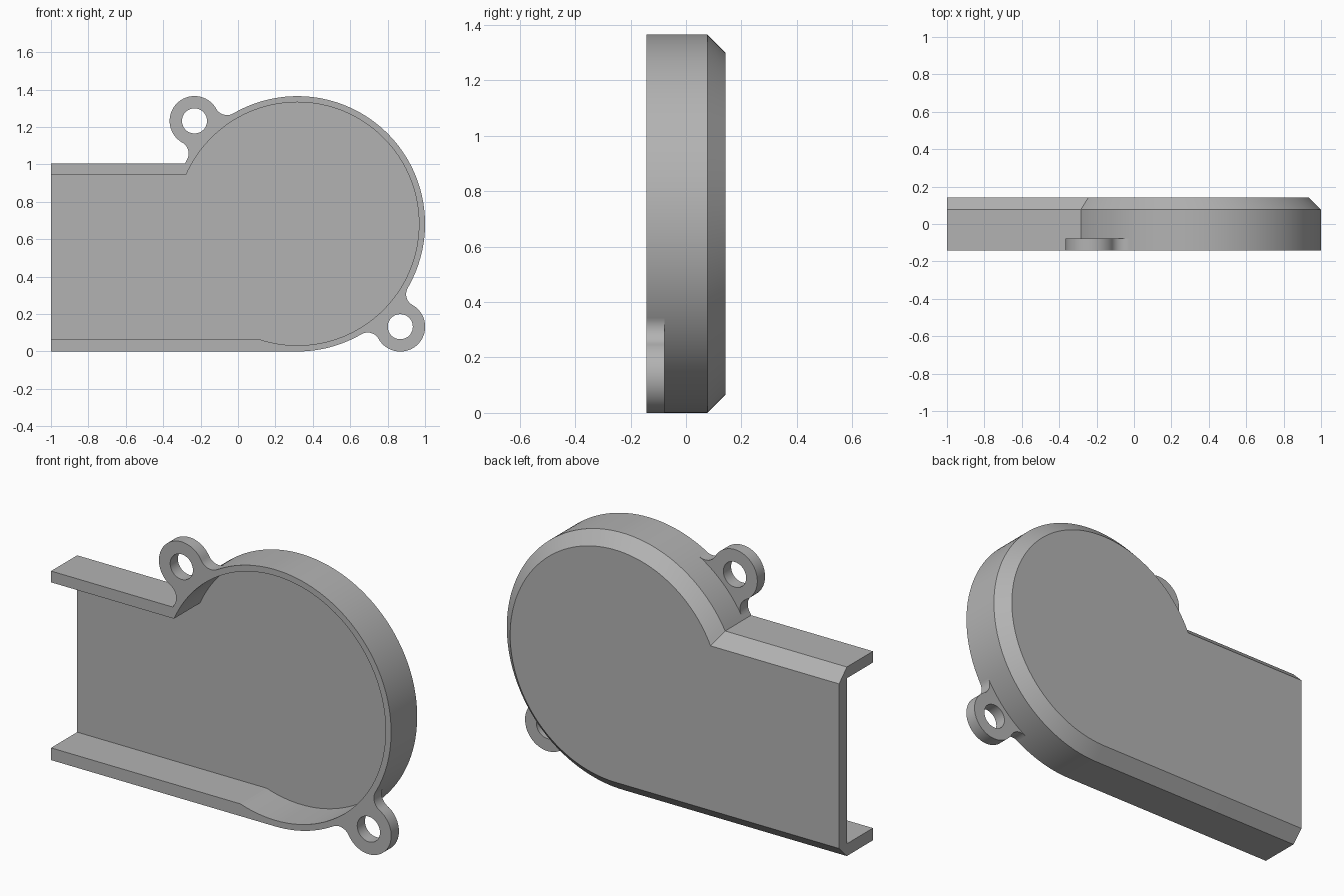
import bpy, bmesh
from math import sin, cos, atan2, asin, sqrt, pi, radians
from mathutils import Vector

cube = bpy.data.objects.get("Cube")
if cube:
    bpy.data.objects.remove(cube, do_unlink=True)

R, CX, CZ = 0.6825, 0.3175, 0.6825      # round chamber
TOP = 1.005                             # top of the straight channel
FRONT, MID, BACK = -0.142, 0.077, 0.142
WALL = 0.065
EAR_R, HOLE_R, FILLET, EAR_DIST = 0.133, 0.067, 0.067, 0.778

grey = bpy.data.materials.new("plain grey")
grey.use_nodes = True
color = (0.45, 0.45, 0.45, 1)
grey.diffuse_color = color
grey.node_tree.nodes["Principled BSDF"].inputs["Base Color"].default_value = color


def arc(cx, cz, r, a, b, n):
    return [(cx + r * cos(a + (b - a) * i / n), cz + r * sin(a + (b - a) * i / n))
            for i in range(n + 1)]


def finish(bm, name):
    bmesh.ops.recalc_face_normals(bm, faces=bm.faces[:])
    mesh = bpy.data.meshes.new(name)
    bm.to_mesh(mesh)
    bm.free()
    mesh.materials.append(grey)
    obj = bpy.data.objects.new(name, mesh)
    bpy.context.collection.objects.link(obj)
    bpy.ops.object.select_all(action='DESELECT')
    obj.select_set(True)
    bpy.context.view_layer.objects.active = obj
    bpy.ops.object.shade_smooth_by_angle(angle=radians(15))
    return obj


def outline(r, low, high):
    """Channel top edge, round chamber clockwise, channel bottom edge."""
    start = pi - asin((high - CZ) / r)
    end = -pi / 2 - (pi / 2 - asin(min(1, (CZ - low) / r)))
    return [(-1, high)] + arc(CX, CZ, r, start, end, 112) + [(-1, low)]


# Housing: hollow shell, open at the front and at the channel end
bm = bmesh.new()


def loop(points, y):
    return [bm.verts.new((x, y, z)) for x, z in points]


outer = outline(R, 0, TOP)
inner = outline(0.65, WALL, TOP - 0.06)
rings = [loop(inner, MID), loop(inner, FRONT), loop(outer, FRONT), loop(outer, MID),
         loop(outline(R - WALL, WALL, TOP - WALL), BACK)]
for a, b in zip(rings, rings[1:]):
    for i in range(len(a) - 1):
        bm.faces.new((a[i], a[i + 1], b[i + 1], b[i]))
bm.faces.new(rings[0])
bm.faces.new(rings[-1])
bm.faces.new([r[0] for r in rings] + [r[-1] for r in reversed(rings)])
finish(bm, "housing")


# Screw ears: round lug with filleted neck and a through hole
def screw_ear(name, angle):
    d, rf = EAR_DIST, R + FILLET
    a = (d * d + rf * rf - (EAR_R + FILLET) ** 2) / (2 * d)
    b = sqrt(rf * rf - a * a)
    lug, neck = atan2(b, a - d), atan2(b, a)
    side = arc(a, b, FILLET, lug - pi, neck - pi, 14)
    rim = arc(d, 0, EAR_R, -lug, lug, 44) + side[1:]
    rim += arc(0, 0, R - 0.012, neck, -neck, 14)
    rim += [(u, -v) for u, v in reversed(side[1:])]
    hole = arc(d, 0, HOLE_R, 0, 2 * pi, 48)[:-1]

    bm = bmesh.new()
    edges = []
    for pts in (rim, hole):
        vs = [bm.verts.new((CX + u * cos(angle) - v * sin(angle), FRONT,
                            CZ + u * sin(angle) + v * cos(angle))) for u, v in pts]
        edges += [bm.edges.new((vs[i - 1], vs[i])) for i in range(len(vs))]
    bmesh.ops.triangle_fill(bm, use_beauty=True, edges=edges, normal=(0, -1, 0))
    ext = bmesh.ops.extrude_face_region(bm, geom=bm.faces[:], use_keep_orig=True)
    verts = [e for e in ext["geom"] if isinstance(e, bmesh.types.BMVert)]
    bmesh.ops.translate(bm, verts=verts, vec=Vector((0, WALL, 0)))
    finish(bm, name)


screw_ear("upper_screw_ear", radians(135))
screw_ear("lower_screw_ear", radians(-45))
